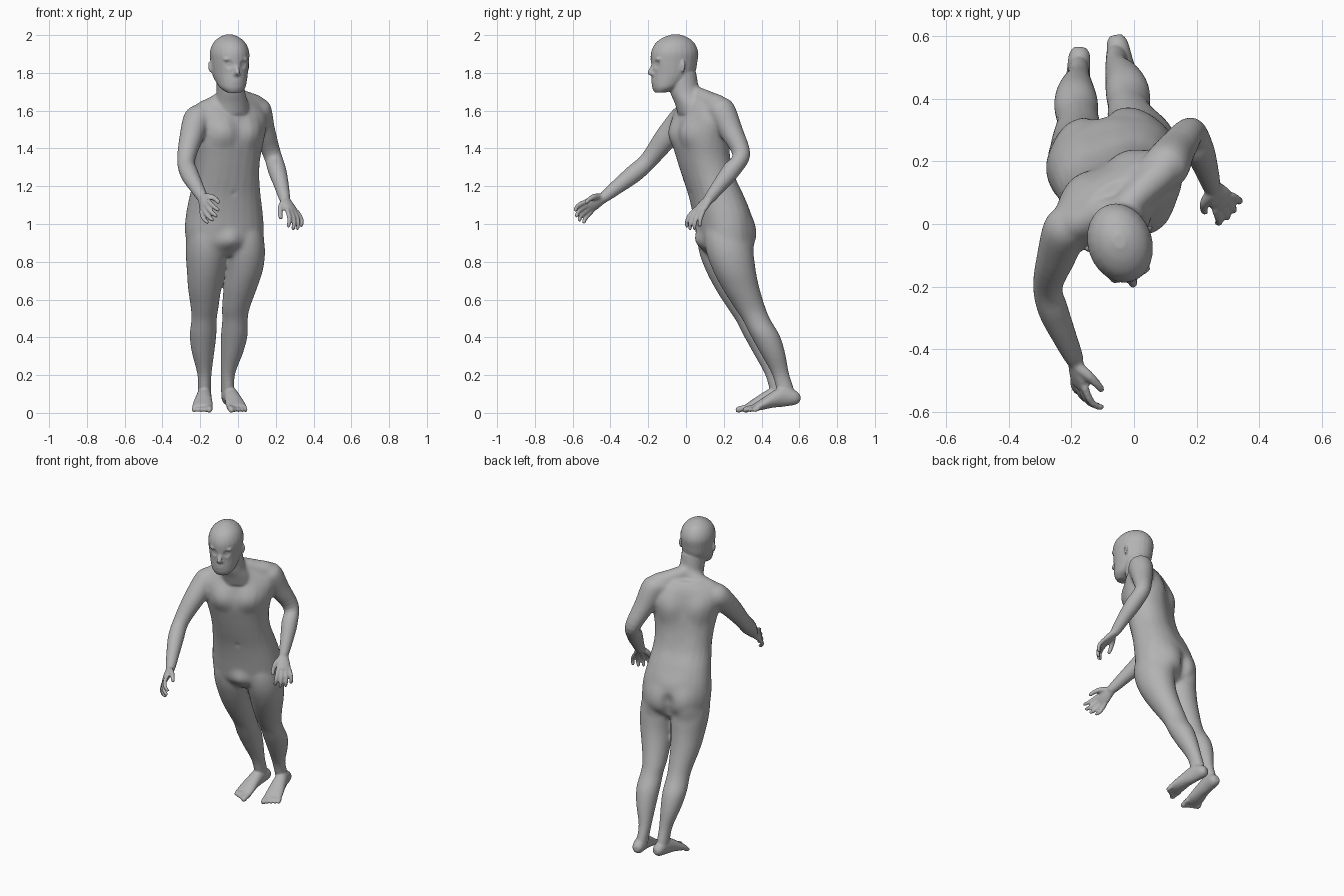
import bpy, bmesh, math
from mathutils import Vector

if "Cube" in bpy.data.objects:
    bpy.data.objects.remove(bpy.data.objects["Cube"], do_unlink=True)

bm = bmesh.new()
SIDES, STEPS = 24, 4
UP = Vector((0, 0, 1))


def facing(degrees):
    """Forward and sideways (model's left) directions for a turn about z."""
    a = math.radians(degrees)
    return Vector((math.sin(a), -math.cos(a), 0)), Vector((math.cos(a), math.sin(a), 0))


def spline(a, b, c, d, t):
    return b + (c - a) * (t / 2) + (2 * a - 5 * b + 4 * c - d) * (t * t / 2) + (3 * b - a - 3 * c + d) * (t ** 3 / 2)


def loft(sections, square=1.0):
    """Closed smooth skin through sections of (centre, half axis, half axis)."""
    last = len(sections) - 1
    dense = []
    for i in range(last):
        ids = [max(i - 1, 0), i, i + 1, min(i + 2, last)]
        for k in range(STEPS):
            dense.append([spline(*(sections[j][part] for j in ids), k / STEPS) for part in range(3)])
    dense.append(sections[last])
    rings = []
    for centre, u, v in dense:
        ring = []
        for k in range(SIDES):
            a = 2 * math.pi * k / SIDES
            c, s = math.cos(a), math.sin(a)
            c = math.copysign(abs(c) ** square, c)
            s = math.copysign(abs(s) ** square, s)
            ring.append(bm.verts.new(centre + u * c + v * s))
        rings.append(ring)
    for low, high in zip(rings, rings[1:]):
        for k in range(SIDES):
            n = (k + 1) % SIDES
            bm.faces.new((low[k], low[n], high[n], high[k]))
    bm.faces.new(rings[0][::-1])
    bm.faces.new(rings[-1])


def level_loft(rows, square=1.0):
    """Loft of level ellipses: height, x, y, half width, half depth, turn."""
    sections = []
    for z, x, y, wide, deep, turn in rows:
        forward, side = facing(turn)
        sections.append((Vector((x, y, z)), side * wide, forward * deep))
    loft(sections, square)


def tube(points, radii):
    """Round limb along a path, with a rounded tip."""
    points, radii = [Vector(p) for p in points], list(radii)
    end = (points[-1] - points[-2]).normalized()
    points.append(points[-1] + end * radii[-1] * 0.8)
    radii.append(radii[-1] * 0.45)
    sections = []
    for i, p in enumerate(points):
        along = (points[min(i + 1, len(points) - 1)] - points[max(i - 1, 0)]).normalized()
        u = along.cross(Vector((1, 0, 0))).normalized()
        sections.append((p, u * radii[i], along.cross(u) * radii[i]))
    loft(sections)


def blob(centre, u, v, w):
    """Ellipsoid with three half axes."""
    angles = [math.pi * (k / 8 - 0.5) for k in range(9)]
    loft([(centre + w * math.sin(a), u * max(math.cos(a), 0.05), v * max(math.cos(a), 0.05)) for a in angles])


# Torso, leaning forward and twisting towards the shoulders
torso = [
    (0.83, -0.065, 0.21, 0.13, 0.085, 14),
    (0.89, -0.068, 0.205, 0.198, 0.132, 14),
    (0.96, -0.072, 0.2, 0.212, 0.142, 14),
    (1.05, -0.072, 0.19, 0.206, 0.148, 14),
    (1.15, -0.068, 0.16, 0.19, 0.14, 16),
    (1.25, -0.06, 0.12, 0.175, 0.13, 20),
    (1.35, -0.055, 0.092, 0.178, 0.13, 24),
    (1.45, -0.05, 0.075, 0.198, 0.133, 27),
    (1.55, -0.052, 0.075, 0.222, 0.118, 28),
    (1.61, -0.05, 0.075, 0.195, 0.095, 28),
    (1.66, -0.045, 0.065, 0.12, 0.07, 28),
]
level_loft(torso, 0.9)

# Neck and sloping trapezius muscles
level_loft([(1.58, -0.035, 0.045, 0.1, 0.085, 24), (1.64, -0.035, 0.025, 0.09, 0.085, 22),
            (1.70, -0.038, -0.005, 0.075, 0.08, 20), (1.80, -0.043, -0.025, 0.074, 0.08, 18)])
tube([(-0.04, 0.04, 1.69), (0.03, 0.11, 1.655), (0.1, 0.175, 1.625)], [0.045, 0.052, 0.055])
tube([(-0.04, 0.04, 1.69), (-0.11, 0.03, 1.635), (-0.19, 0, 1.59)], [0.045, 0.052, 0.055])

# Head
HEAD_TURN = 18
look, head_side = facing(HEAD_TURN)
head = Vector((-0.044, -0.063, 0))
skull = [
    (1.695, 0.078, 0.036, 0.027), (1.72, 0.052, 0.066, 0.066), (1.76, 0.022, 0.083, 0.1),
    (1.80, 0.004, 0.093, 0.117), (1.86, 0, 0.1, 0.126), (1.91, -0.003, 0.102, 0.127),
    (1.955, -0.005, 0.086, 0.107), (1.986, -0.008, 0.055, 0.069), (2.003, -0.008, 0.018, 0.022),
]
level_loft([(z, *(head + look * ahead).xy, wide, deep, HEAD_TURN) for z, ahead, wide, deep in skull])


def on_head(side, ahead, z):
    return head + head_side * side + look * ahead + UP * z


# Nose, lips, brow and ears
tube([on_head(0, 0.11, 1.85), on_head(0, 0.123, 1.825), on_head(0, 0.134, 1.8)], [0.009, 0.011, 0.014])
blob(on_head(0, 0.12, 1.793), head_side * 0.021, look * 0.012, UP * 0.011)
for z in (1.748, 1.76):
    blob(on_head(0, 0.11, z), head_side * 0.03, look * 0.013, UP * 0.008)
for s in (-1, 1):
    blob(on_head(s * 0.038, 0.104, 1.872), head_side * 0.03, look * 0.013, UP * 0.012)
    out = (head_side * s - look * 0.5).normalized()
    blob(on_head(s * 0.1, -0.015, 1.835), out * 0.016, out.cross(UP) * 0.009, UP * 0.034)

# Legs: height, y, half width, half depth, right x, left x
LEFT_BACK = 0.037
leg = [
    (1.04, 0.17, 0.075, 0.09, -0.165, 0.015),
    (0.95, 0.178, 0.102, 0.12, -0.168, 0.028),
    (0.85, 0.195, 0.109, 0.126, -0.168, 0.034),
    (0.75, 0.22, 0.1, 0.114, -0.171, 0.03),
    (0.65, 0.257, 0.087, 0.098, -0.176, 0.009),
    (0.55, 0.305, 0.072, 0.081, -0.177, -0.012),
    (0.49, 0.338, 0.067, 0.074, -0.18, -0.016),
    (0.41, 0.382, 0.07, 0.077, -0.185, -0.02),
    (0.32, 0.421, 0.059, 0.066, -0.185, -0.032),
    (0.21, 0.462, 0.038, 0.046, -0.178, -0.053),
    (0.13, 0.487, 0.034, 0.046, -0.177, -0.055),
    (0.08, 0.5, 0.035, 0.045, -0.177, -0.053),
]
level_loft([(z, xr, y, w, d, 0) for z, y, w, d, xr, xl in leg])
level_loft([(z, xl, y + LEFT_BACK, w, d, 12) for z, y, w, d, xr, xl in leg])


# Feet with toes, heels slightly raised
def foot(heel, turn, inner):
    ahead, side = facing(turn)
    sole = [(0, 0.078, 0.018, 0.018), (0.025, 0.081, 0.034, 0.038), (0.09, 0.086, 0.038, 0.053),
            (0.15, 0.07, 0.045, 0.043), (0.21, 0.044, 0.053, 0.029), (0.25, 0.028, 0.053, 0.018)]
    loft([(heel + ahead * t + UP * z, side * w, UP * h) for t, z, w, h in sole])
    for i in range(5):
        across = side * inner * (0.04 - 0.021 * i)
        radius = 0.016 if i == 0 else 0.0115
        reach = 0.288 - 0.008 * i
        tube([heel + across + ahead * 0.235 + UP * 0.03,
              heel + across + ahead * (reach - 0.02) + UP * 0.023,
              heel + across + ahead * reach + UP * 0.015], [radius] * 3)


foot(Vector((-0.172, 0.565, 0)), -4, 1)
foot(Vector((-0.06, 0.603, 0)), 13, -1)


# Hands with four curled fingers and a thumb
def hand(wrist, ahead, thumb_side, flip):
    d, w = Vector(ahead).normalized(), Vector(thumb_side).normalized()
    palm = d.cross(w).normalized() * flip
    wrist = Vector(wrist)
    shape = [(-0.02, 0.027, 0.025), (0.02, 0.032, 0.022), (0.06, 0.041, 0.02), (0.095, 0.042, 0.015)]
    loft([(wrist + d * t, w * a, palm * b) for t, a, b in shape])
    for i in range(4):
        base = wrist + d * 0.085 + w * (0.034 - 0.0225 * i)
        size = (0.95, 1.05, 1, 0.8)[i]
        splay = w * (0.008 - 0.006 * i)
        tube([base, base + (d * 0.045 + palm * 0.005) * size + splay,
              base + (d * 0.076 + palm * 0.02) * size + splay * 1.5,
              base + (d * 0.093 + palm * 0.042) * size + splay * 1.5], [0.0125, 0.012, 0.011, 0.01])
    tube([wrist + d * 0.02 + w * 0.018, wrist + d * 0.05 + w * 0.046 + palm * 0.018,
          wrist + d * 0.085 + w * 0.058 + palm * 0.036,
          wrist + d * 0.105 + w * 0.058 + palm * 0.045], [0.018, 0.016, 0.0125, 0.011])


# Arms: right reaches forward, left has the elbow drawn back
arm_radii = [0.065, 0.075, 0.061, 0.047, 0.048, 0.039, 0.028]
tube([(-0.16, 0.02, 1.58), (-0.215, -0.015, 1.555), (-0.25, -0.11, 1.45), (-0.275, -0.2, 1.335),
      (-0.258, -0.275, 1.267), (-0.222, -0.36, 1.2), (-0.188, -0.435, 1.14)], arm_radii)
hand((-0.188, -0.435, 1.14), (0.15, -0.85, -0.5), (0.5, -0.35, 0.75), -1)
tube([(0.05, 0.14, 1.61), (0.103, 0.185, 1.602), (0.138, 0.242, 1.485), (0.182, 0.293, 1.365),
      (0.207, 0.24, 1.285), (0.23, 0.178, 1.205), (0.248, 0.12, 1.13)], arm_radii)
hand((0.248, 0.12, 1.13), (0.45, -0.62, -0.72), (-0.6, -0.55, 0.1), 1)

# Fuse the parts into one skin
bmesh.ops.recalc_face_normals(bm, faces=bm.faces)
mesh = bpy.data.meshes.new("body")
bm.to_mesh(mesh)
bm.free()
body = bpy.data.objects.new("body", mesh)
bpy.context.collection.objects.link(body)
remesh = body.modifiers.new("fuse", 'REMESH')
remesh.mode = 'VOXEL'
remesh.voxel_size = 0.0065
soften = body.modifiers.new("soften", 'SMOOTH')
soften.factor, soften.iterations = 0.5, 3
graph = bpy.context.evaluated_depsgraph_get()
fused = bpy.data.meshes.new_from_object(body.evaluated_get(graph))
body.modifiers.clear()
body.data = fused

# Sculpting strokes: centre, radius, push
chest_out, chest_side = facing(27)
hip_out, hip_side = facing(14)
chest, hips = Vector((-0.05, 0.07, 0)), Vector((-0.07, 0.195, 0))
strokes = [(Vector((-0.035, 0.06, 0.91)), 0.08, hip_out * 0.022),
           (Vector((-0.02, 0.02, 1.16)), 0.02, -hip_out * 0.008)]
strokes += [(hips - hip_out * 0.15 + UP * z, 0.05, hip_out * 0.018) for z in (0.89, 0.93, 0.97)]
for s in (-1, 1):
    strokes += [
        (chest + chest_out * 0.11 + chest_side * s * 0.085 + UP * 1.49, 0.1, chest_out * 0.018),
        (chest - chest_out * 0.11 + chest_side * s * 0.1 + UP * 1.5, 0.11, -chest_out * 0.014),
        (hips - hip_out * 0.13 + hip_side * s * 0.095 + UP * 0.95, 0.12, -hip_out * 0.025),
        (on_head(s * 0.038, 0.112, 1.845), 0.028, -look * 0.012),
        (on_head(s * 0.038, 0.1, 1.845), 0.016, look * 0.005)]
for z, x, y, wide, deep, turn in torso[4:9]:
    out, _ = facing(turn)
    strokes.append((Vector((x, y, z)) - out * deep, 0.1, out * 0.007))
for centre, radius, push in strokes:
    for v in fused.vertices:
        gap = (v.co - centre).length_squared / radius ** 2
        if gap < 1:
            v.co += push * (1 - gap) ** 2

# Blend the joints at hips, thighs, shoulders, neck and back
zones = [((-0.07, 0.2, 0.95), 0.34), ((-0.07, 0.24, 0.76), 0.2), ((-0.2, 0, 1.57), 0.17),
         ((0.1, 0.17, 1.6), 0.17), ((-0.04, 0.04, 1.65), 0.12), ((-0.05, 0.15, 1.4), 0.24)]
joints = body.vertex_groups.new(name="joints")
for v in fused.vertices:
    weight = max(1 - (v.co - Vector(c)).length_squared / r ** 2 for c, r in zones)
    if weight > 0:
        joints.add([v.index], min(1, weight * 1.8), 'REPLACE')
blend = body.modifiers.new("blend joints", 'SMOOTH')
blend.vertex_group = "joints"
blend.factor, blend.iterations = 0.5, 40

# Plain grey finish, smooth shaded
grey = bpy.data.materials.new("plain grey")
grey.use_nodes = True
grey.diffuse_color = (0.45, 0.45, 0.45, 1)
grey.node_tree.nodes["Principled BSDF"].inputs["Base Color"].default_value = grey.diffuse_color
fused.materials.clear()
fused.materials.append(grey)
for face in fused.polygons:
    face.use_smooth = True
